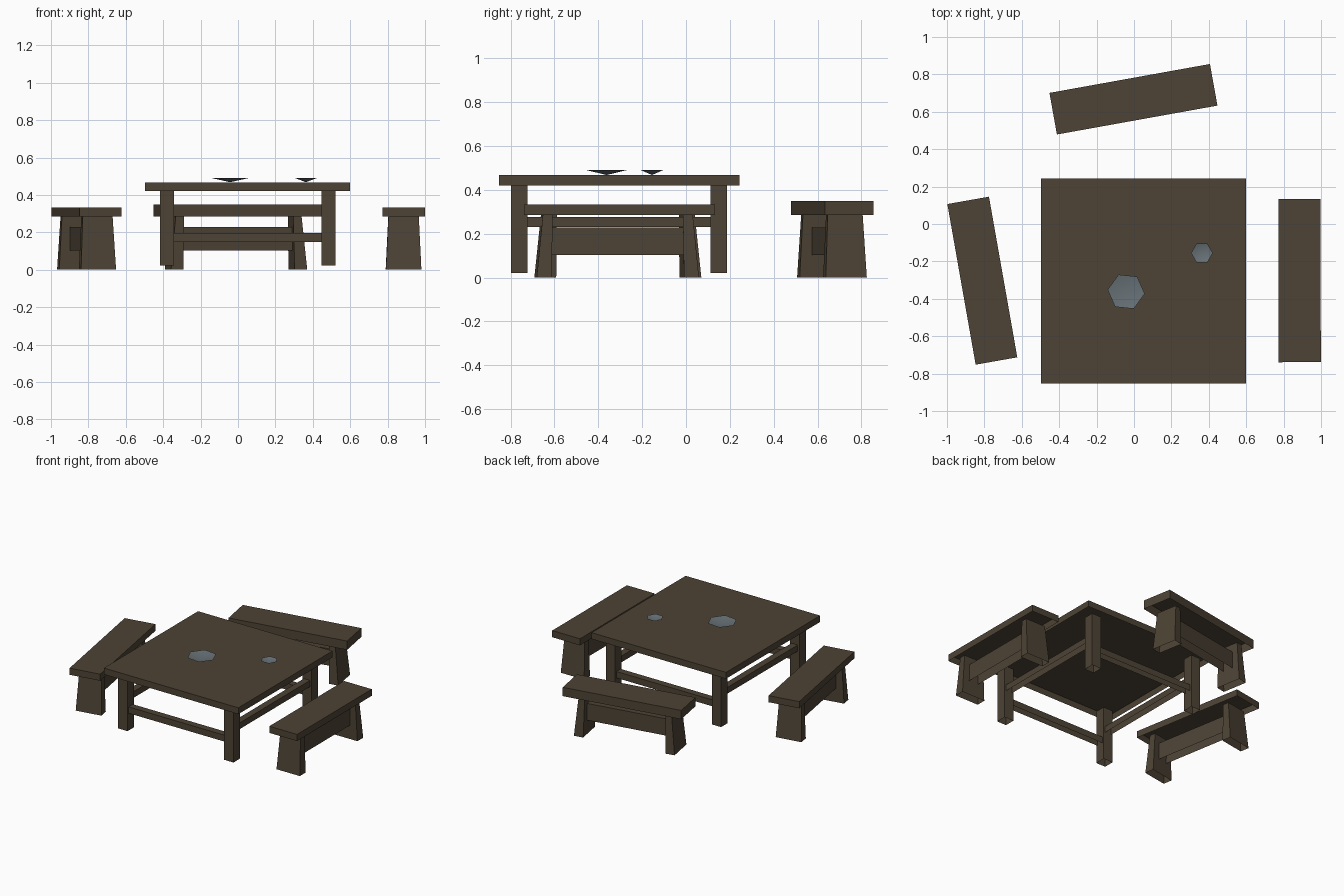
import bpy, bmesh, math
from mathutils import Matrix, Vector

if "Cube" in bpy.data.objects:
    bpy.data.objects.remove(bpy.data.objects["Cube"])


def material(name, rgb):
    m = bpy.data.materials.new(name)
    m.diffuse_color = (*rgb, 1)
    m.use_nodes = True
    m.node_tree.nodes["Principled BSDF"].inputs["Base Color"].default_value = m.diffuse_color
    return m


WOOD = material("dark_wood", (0.074, 0.056, 0.035))
PEWTER = material("blue_grey_metal", (0.135, 0.165, 0.182))


def finish(bm, name, mat, matrix):
    me = bpy.data.meshes.new(name)
    bm.to_mesh(me)
    bm.free()
    me.materials.append(mat)
    ob = bpy.data.objects.new(name, me)
    ob.matrix_world = matrix
    bpy.context.collection.objects.link(ob)
    return ob


def block(name, lo, hi, matrix=Matrix(), top=None):
    """Box open underneath; top = (x0, y0, x1, y1) gives a tapered upper end."""
    bm = bmesh.new()
    bmesh.ops.create_cube(bm, size=1)
    t = top or (lo[0], lo[1], hi[0], hi[1])
    for v in bm.verts:
        up = v.co.z > 0
        x0, y0, x1, y1 = t if up else (lo[0], lo[1], hi[0], hi[1])
        v.co = Vector((x1 if v.co.x > 0 else x0,
                       y1 if v.co.y > 0 else y0,
                       hi[2] if up else lo[2]))
    bm.normal_update()
    bmesh.ops.delete(bm, geom=[f for f in bm.faces if f.normal.z < -0.9],
                     context='FACES')
    return finish(bm, name, WOOD, matrix)


# Table: top, four legs, low rails front and back, higher rails at the sides
table = Matrix.Translation((0.052, -0.305, 0))
block("table_top", (-0.548, -0.548, 0.42), (0.548, 0.548, 0.467), table)
LX, LY, H = 0.432, 0.455, 0.038
for sx in (-1, 1):
    for sy in (-1, 1):
        block("table_leg", (sx * LX - H, sy * LY - H, 0.022),
              (sx * LX + H, sy * LY + H, 0.42), table)
for s in (-1, 1):
    block("table_long_rail", (-LX + H, s * LY - 0.025, 0.149),
          (LX - H, s * LY + 0.025, 0.196), table)
    block("table_side_rail", (s * LX - 0.025, -LY + H, 0.23),
          (s * LX + 0.025, LY - H, 0.276), table)


# Benches: seat, two splayed legs and a deep stretcher between them
def bench(name, x, y, degrees, seat_top):
    m = Matrix.Translation((x, y, 0)) @ Matrix.Rotation(math.radians(degrees), 4, 'Z')
    off = -0.008
    block(name + "_seat", (-0.436, -0.113, 0.285), (0.436, 0.113, seat_top), m)
    for s in (-1, 1):
        a, b = sorted((s * 0.302, s * 0.37))
        c, d = sorted((s * 0.297, s * 0.342))
        block(name + "_leg", (off + a, -0.095, 0), (off + b, 0.095, 0.285), m,
              top=(off + c, -0.081, off + d, 0.081))
    block(name + "_stretcher", (off - 0.303, -0.038, 0.104),
          (off + 0.303, 0.038, 0.228), m)


bench("back_bench", -0.003, 0.667, 10.2, 0.35)
bench("left_bench", -0.811, -0.303, 100, 0.334)
bench("right_bench", 0.885, -0.303, 90.1, 0.334)


# Shallow six-sided dishes: open cones resting on their points
def dish(name, x, y, radius, turn):
    bm = bmesh.new()
    rim = []
    for i in range(6):
        a = math.radians(turn + 60 * i)
        rim.append(bm.verts.new((radius * math.cos(a), radius * math.sin(a), 0.022)))
    tip = bm.verts.new((0, 0, 0))
    for i in range(6):
        bm.faces.new((rim[i], rim[(i + 1) % 6], tip)).smooth = True
    finish(bm, name, PEWTER, Matrix.Translation((x, y, 0.468)))


dish("large_dish", -0.042, -0.362, 0.1, -6)
dish("small_dish", 0.363, -0.155, 0.058, 0)
